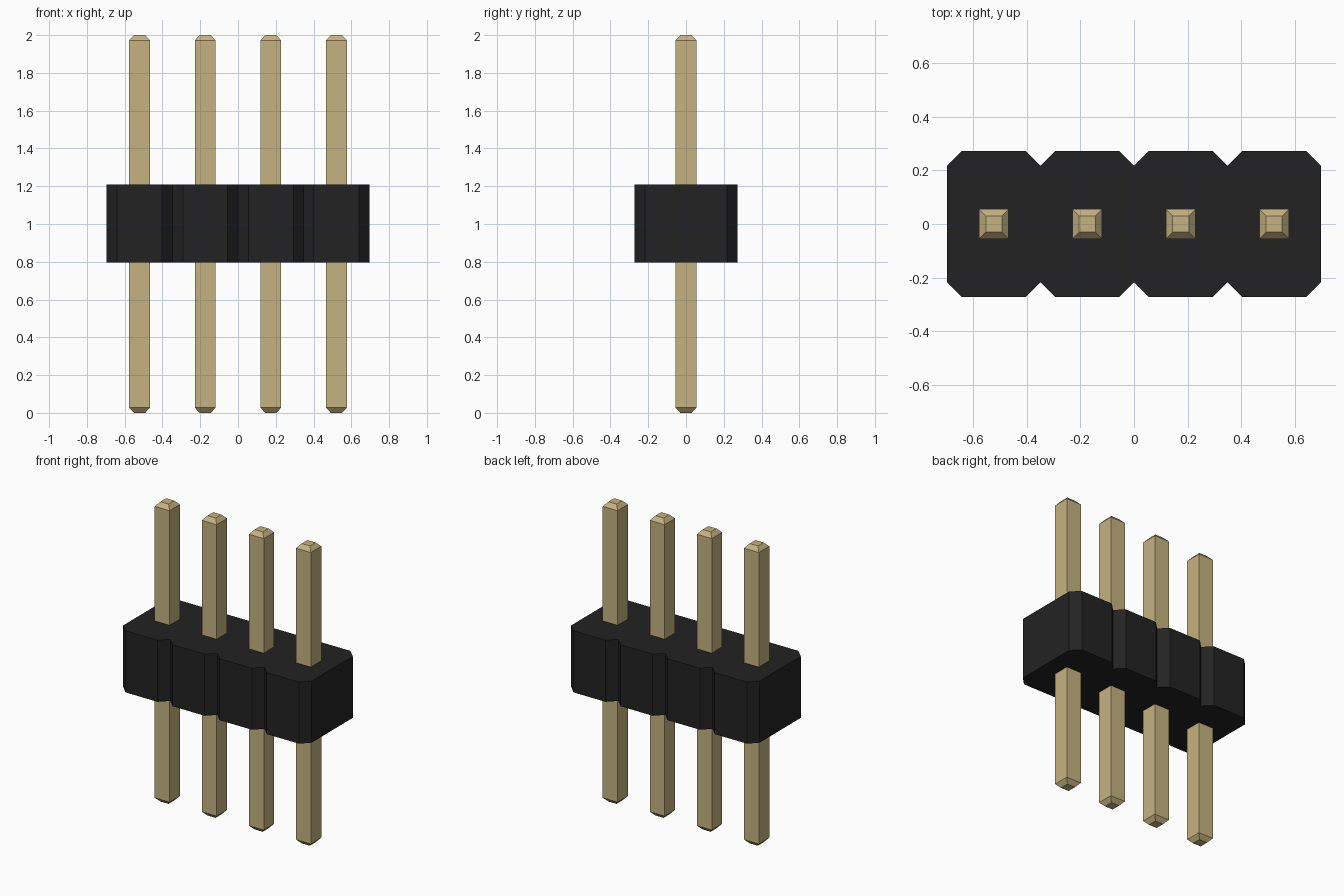
import bpy, bmesh

cube = bpy.data.objects.get("Cube")
if cube:
    bpy.data.objects.remove(cube, do_unlink=True)

COUNT, PITCH = 4, 0.3475          # number of pins and their spacing
HALF_Y, CHAMFER = 0.272, 0.055    # housing half depth and corner cut
BASE_Z, TOP_Z = 0.797, 1.208      # housing bottom and top
PIN, TIP, TIP_H = 0.055, 0.03, 0.028


def material(name, rgb):
    m = bpy.data.materials.new(name)
    m.use_nodes = True
    m.diffuse_color = (*rgb, 1)
    m.node_tree.nodes["Principled BSDF"].inputs["Base Color"].default_value = (*rgb, 1)
    return m


def add_object(name, bm, mat):
    bmesh.ops.recalc_face_normals(bm, faces=bm.faces)
    mesh = bpy.data.meshes.new(name)
    bm.to_mesh(mesh)
    bm.free()
    mesh.materials.append(mat)
    ob = bpy.data.objects.new(name, mesh)
    bpy.context.collection.objects.link(ob)
    return ob


black = material("black plastic", (0.0165, 0.0165, 0.0165))
gold = material("pale gold", (0.56, 0.45, 0.215))

centres = [(i - (COUNT - 1) / 2) * PITCH for i in range(COUNT)]

# Housing: chamfered cells in a row, sharing one notched outline
front = []
for c in centres:
    h = PITCH / 2
    front += [(c - h, -HALF_Y + CHAMFER), (c - h + CHAMFER, -HALF_Y),
              (c + h - CHAMFER, -HALF_Y)]
front.append((centres[-1] + PITCH / 2, -HALF_Y + CHAMFER))
outline = front + [(-x, -y) for x, y in front]
bm = bmesh.new()
face = bm.faces.new([bm.verts.new((x, y, BASE_Z)) for x, y in outline])
walls = bmesh.ops.extrude_face_region(bm, geom=[face])
top_verts = [g for g in walls["geom"] if isinstance(g, bmesh.types.BMVert)]
bmesh.ops.translate(bm, verts=top_verts, vec=(0, 0, TOP_Z - BASE_Z))
add_object("housing", bm, black)


# Pins: square bars with tapered tips at both ends
def add_pin(name, x):
    bm = bmesh.new()
    rings = []
    for z, r in ((0, TIP), (TIP_H, PIN), (2 - TIP_H, PIN), (2, TIP)):
        rings.append([bm.verts.new((sx * r, sy * r, z))
                      for sx, sy in ((-1, -1), (1, -1), (1, 1), (-1, 1))])
    for lo, hi in zip(rings, rings[1:]):
        for k in range(4):
            n = (k + 1) % 4
            bm.faces.new((lo[k], lo[n], hi[n], hi[k]))
    bm.faces.new(rings[0][::-1])
    bm.faces.new(rings[-1])
    add_object(name, bm, gold).location.x = x


for i, c in enumerate(centres):
    add_pin(f"pin_{i + 1}", c)
